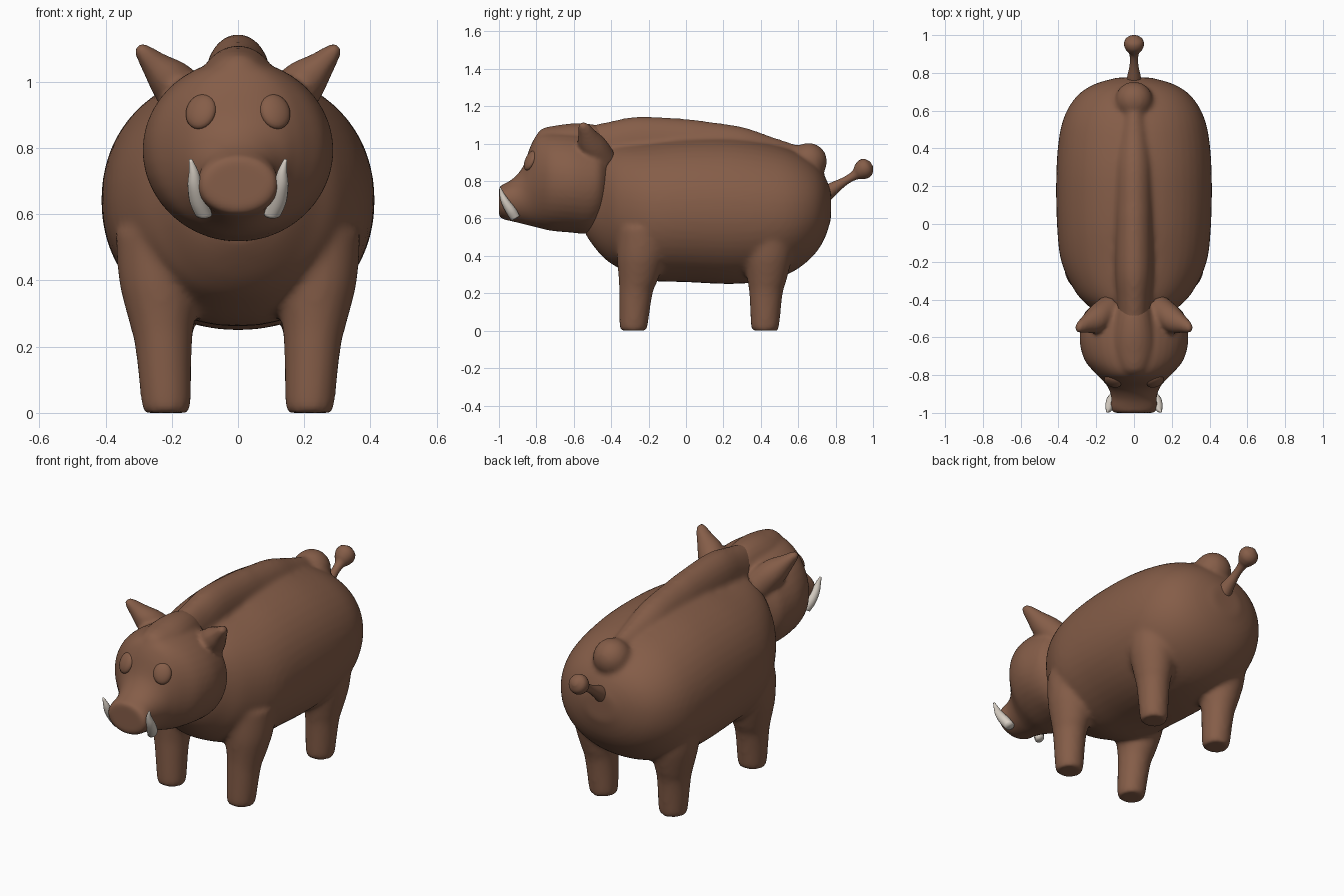
import bpy, bmesh, math
from mathutils import Vector, Matrix

cube = bpy.data.objects.get("Cube")
if cube:
    bpy.data.objects.remove(cube, do_unlink=True)


def material(name, rgb):
    m = bpy.data.materials.new(name)
    m.use_nodes = True
    m.diffuse_color = (*rgb, 1)
    bsdf = m.node_tree.nodes["Principled BSDF"]
    bsdf.inputs["Base Color"].default_value = (*rgb, 1)
    bsdf.inputs["Roughness"].default_value = 0.8
    return m


brown = material("brown hide", (0.235, 0.11, 0.065))
ivory = material("ivory", (0.68, 0.62, 0.55))
X, Y, Z = Vector((1, 0, 0)), Vector((0, 1, 0)), Vector((0, 0, 1))


def refine(rows, steps=4):
    """Catmull-Rom interpolation of loft stations."""
    out = []
    for i in range(len(rows) - 1):
        a, b, c, d = (rows[min(max(i + k, 0), len(rows) - 1)] for k in (-1, 0, 1, 2))
        for s in range(steps):
            t = s / steps
            out.append([q + t / 2 * (r - p + t * (2*p - 5*q + 4*r - w + t * (3*(q - r) + w - p)))
                        for p, q, r, w in zip(a, b, c, d)])
    return out + [list(rows[-1])]


def loft(bm, rows, u, v, sides=32, power=1.0):
    """Closed tube through rows of (x, y, z, radius along u, radius along v)."""
    rings = []
    for x, y, z, ru, rv in refine(rows):
        ring = []
        for i in range(sides):
            a = math.tau * i / sides
            c, s = math.cos(a), math.sin(a)
            c, s = (math.copysign(abs(k) ** power, k) for k in (c, s))
            ring.append(bm.verts.new(Vector((x, y, z)) + u * ru * c + v * rv * s))
        rings.append(ring)
    for r, n in zip(rings, rings[1:]):
        for i in range(sides):
            j = (i + 1) % sides
            bm.faces.new((r[i], r[j], n[j], n[i]))
    bm.faces.new(rings[0])
    bm.faces.new(rings[-1])


def finish(bm, name, mat, voxel=0):
    """Turn a bmesh into a smooth object; voxel fuses overlapping volumes."""
    bmesh.ops.recalc_face_normals(bm, faces=bm.faces)
    me = bpy.data.meshes.new(name)
    bm.to_mesh(me)
    bm.free()
    me.materials.append(mat)
    ob = bpy.data.objects.new(name, me)
    bpy.context.collection.objects.link(ob)
    for p in me.polygons:
        p.use_smooth = True
    if voxel:
        fuse = ob.modifiers.new("fuse", 'REMESH')
        fuse.mode, fuse.voxel_size, fuse.use_smooth_shade = 'VOXEL', voxel, True
        soft = ob.modifiers.new("soften", 'SMOOTH')
        soft.factor, soft.iterations = 0.5, 8
    return ob


def along_y(rows):
    return [(0, y, z, rx, rz) for y, z, rx, rz in rows]


# Torso with legs, back ridge and rump hump
bm = bmesh.new()
loft(bm, along_y([
    (-.54, .66, .10, .14), (-.50, .67, .17, .21), (-.44, .68, .235, .29),
    (-.36, .665, .31, .33), (-.20, .64, .385, .37), (0, .645, .408, .385),
    (.25, .64, .412, .39), (.45, .635, .398, .365), (.58, .64, .365, .32),
    (.68, .65, .30, .25), (.74, .66, .21, .17), (.775, .67, .09, .075)]),
    X, Z, 48, 0.95)
loft(bm, along_y([
    (y, top - .14, rx, .14) for y, top, rx in
    [(-.6, 1.09, .08), (-.5, 1.10, .085), (-.4, 1.12, .09), (-.25, 1.145, .10),
     (0, 1.132, .10), (.1, 1.12, .10), (.3, 1.09, .10), (.45, 1.04, .09), (.6, .99, .07)]]),
    X, Z, 24)
bmesh.ops.create_uvsphere(bm, u_segments=24, v_segments=16, radius=.1,
                          matrix=Matrix.Translation((0, .655, .905)))
for side in (-1, 1):
    for foot_y, lean in ((-.28, 1), (.423, .4)):
        loft(bm, [(side * x, foot_y + lean * dy, z, rx, ry) for x, dy, z, rx, ry in [
            (.217, 0, 0, .068, .068), (.217, 0, .03, .075, .076),
            (.225, .012, .2, .086, .09), (.23, .025, .27, .098, .105),
            (.235, .04, .4, .125, .13), (.23, .05, .55, .14, .14)]], X, Y, 24)
finish(bm, "body_and_legs", brown, .014)

# Head with snout, brow crest and ears
bm = bmesh.new()
loft(bm, along_y([
    (-.42, .79, .20, .20), (-.46, .79, .255, .24), (-.52, .785, .278, .267),
    (-.62, .795, .288, .27), (-.72, .80, .262, .266), (-.79, .80, .205, .25),
    (-.83, .775, .165, .215), (-.87, .725, .135, .155), (-.92, .70, .12, .118),
    (-.97, .69, .124, .096), (-1.0, .69, .11, .083)]), X, Z, 40)
loft(bm, along_y([
    (-.81, .95, .06, .08), (-.77, .97, .09, .11), (-.68, .97, .12, .13),
    (-.58, .97, .12, .14), (-.48, .97, .10, .13), (-.42, .96, .08, .11)]), X, Z, 24)
for side in (-1, 1):
    loft(bm, [(side * x, y, z, ru, rv) for x, y, z, ru, rv in [
        (.14, -.46, .93, .08, .085), (.20, -.50, 1.0, .07, .078),
        (.25, -.525, 1.05, .045, .052), (.29, -.545, 1.093, .025, .032),
        (.303, -.55, 1.108, .014, .018)]],
        Vector((side, 0, -1)).normalized(), Y, 20)
finish(bm, "head_and_ears", brown, .011)

for side, label in ((-1, "right"), (1, "left")):
    # Eye, a shallow dome on the face
    bm = bmesh.new()
    facing = Vector((side * .35, -.85, .4)).to_track_quat('Z', 'Y').to_matrix().to_4x4()
    bmesh.ops.create_uvsphere(
        bm, u_segments=24, v_segments=12, radius=1,
        matrix=Matrix.Translation((side * .112, -.832, .91)) @ facing
        @ Matrix.Diagonal((.048, .057, .024, 1)))
    finish(bm, label + "_eye", brown)
    # Tusk curving up and forward
    bm = bmesh.new()
    loft(bm, [(side * x, y, z, r, r) for x, y, z, r in [
        (.104, -.91, .60, .026), (.119, -.935, .64, .028), (.13, -.967, .69, .022),
        (.134, -.985, .73, .014), (.143, -.994, .765, .005)]],
        X, Vector((0, .85, .5)), 16)
    finish(bm, label + "_tusk", ivory)

# Tail with a round tuft
bm = bmesh.new()
loft(bm, [(0, y, z, r, r) for y, z, r in [
    (.72, .71, .05), (.78, .755, .036), (.85, .80, .022), (.90, .83, .025),
    (.925, .848, .043), (.95, .864, .053), (.975, .88, .045), (.993, .89, .015)]],
    X, Vector((0, -.5, .87)), 20)
finish(bm, "tail", brown)
